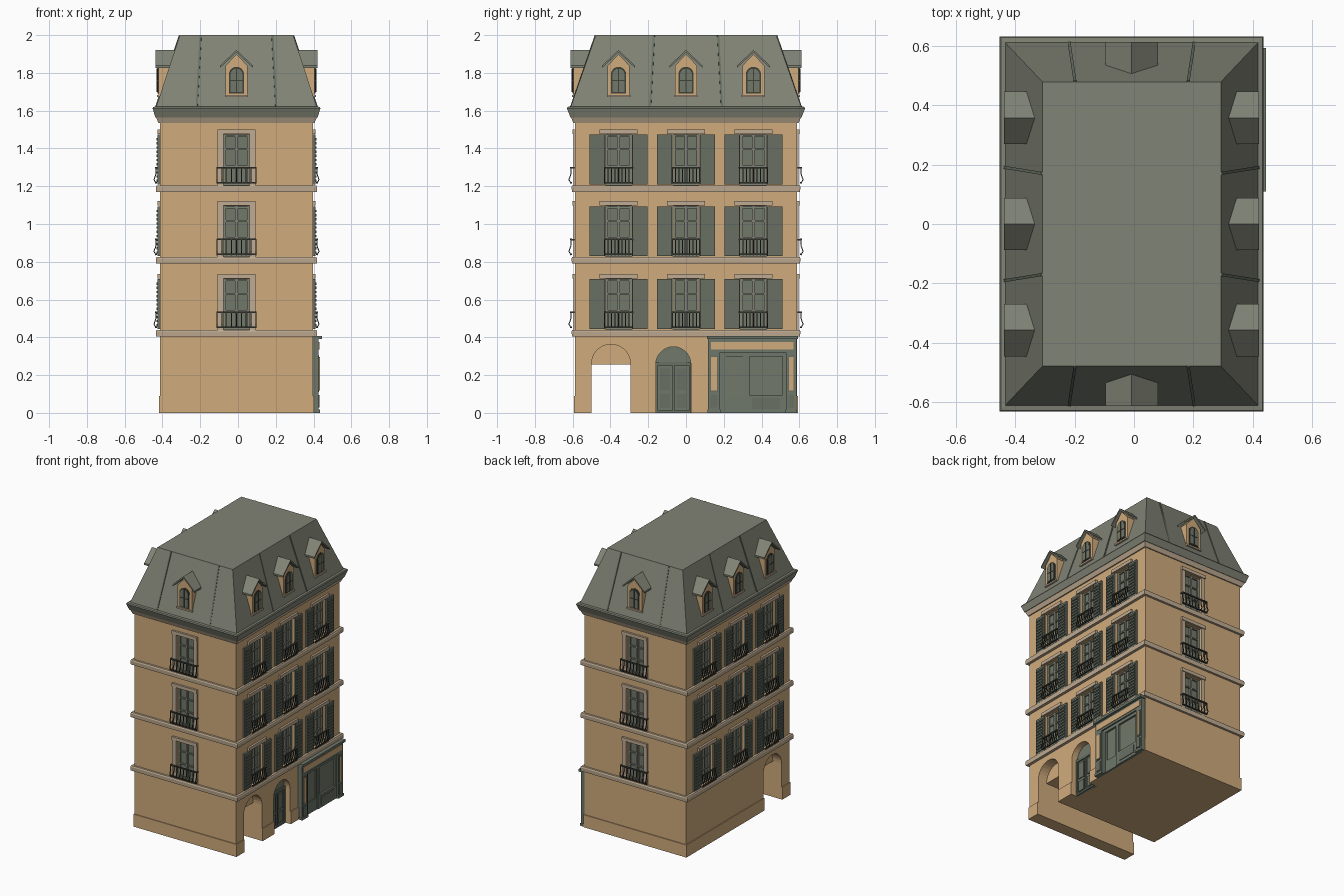
import bpy, bmesh, math
from mathutils import Matrix, Vector

old = bpy.data.objects.get("Cube")
if old:
    bpy.data.objects.remove(old, do_unlink=True)


def material(name, rgb):
    lin = [(c / 255 / 12.92) if c < 11 else ((c / 255 + 0.055) / 1.055) ** 2.4 for c in rgb]
    m = bpy.data.materials.new(name)
    m.use_nodes = True
    m.diffuse_color = (*lin, 1)
    m.node_tree.nodes["Principled BSDF"].inputs["Base Color"].default_value = (*lin, 1)
    return m


WALL = material("tan stucco", (208, 171, 125))
STONE = material("pale stone", (192, 172, 146))
ROOF = material("grey green zinc", (128, 131, 117))
SHUTTER = material("shutter green", (104, 112, 99))
GLASS = material("grey green glass", (114, 120, 106))
IRON = material("dark iron", (64, 66, 57))
SHOP = material("shop green", (110, 119, 106))

HX, HY = 0.405, 0.588
CENTRE = Matrix.Translation((-0.008, 0, 0))
parts = {}


def part(name, mat):
    return parts.setdefault(name, (bmesh.new(), mat))[0]


def facade(turn, half):
    """Local frame of a wall: x along it, -y outward."""
    return CENTRE @ Matrix.Rotation(math.radians(turn), 4, 'Z') @ Matrix.Translation((0, -half, 0))


FRONT, RIGHT, BACK, LEFT = (facade(90 * i, HX if i % 2 else HY) for i in range(4))


def box(bm, M, u0, u1, d0, d1, z0, z1):
    mid = Matrix.Translation(((u0 + u1) / 2, -(d0 + d1) / 2, (z0 + z1) / 2))
    bmesh.ops.create_cube(bm, size=1, matrix=M @ mid @ Matrix.Diagonal((u1 - u0, d1 - d0, z1 - z0, 1)))


def prism(bm, M, pts, d0, d1):
    a, b = ([bm.verts.new(M @ Vector((u, -d, z))) for u, z in pts] for d in (d0, d1))
    bm.faces.new(a)
    bm.faces.new(b[::-1])
    for i in range(len(pts)):
        j = (i + 1) % len(pts)
        bm.faces.new((a[i], b[i], b[j], a[j]))


def strut(bm, M, p, q, w):
    p, q = (Vector((u, -d, z)) for u, d, z in (p, q))
    rot = (q - p).to_track_quat('Z', 'Y').to_matrix().to_4x4()
    size = Matrix.Diagonal((w, w, (q - p).length, 1))
    bmesh.ops.create_cube(bm, size=1, matrix=M @ Matrix.Translation((p + q) / 2) @ rot @ size)


def loft(bm, rings):
    loops = [[bm.verts.new(CENTRE @ Vector((sx * x, sy * y, z)))
              for sx, sy in ((-1, -1), (1, -1), (1, 1), (-1, 1))] for x, y, z in rings]
    for a, b in zip(loops, loops[1:]):
        for i in range(4):
            bm.faces.new((a[i], a[i - 1], b[i - 1], b[i]))
    bm.faces.new(loops[0])
    bm.faces.new(loops[-1])


def arch(u, half, z0, spring, n=14):
    return [(u - half, z0), (u + half, z0)] + [
        (u + half * math.cos(math.pi * i / n), spring + half * math.sin(math.pi * i / n)) for i in range(n + 1)]


# Walls, string courses, cornice and roof
loft(part("walls", WALL), [(HX + .006, HY + .006, 0), (HX + .006, HY + .006, .09), (HX, HY, .09), (HX, HY, 1.57)])
floors = (0.44, 0.825, 1.205)
for z in floors:
    loft(part("string_courses", STONE), [(HX + .02, HY + .016, z - .035), (HX + .022, HY + .018, z - .008),
                                         (HX + .018, HY + .014, z)])
loft(part("cornice", STONE), [(HX + .008, HY + .008, 1.535), (HX + .022, HY + .022, 1.567)])
loft(part("mansard_roof", ROOF), [(.43, .612, 1.565), (.444, .631, 1.612), (.44, .627, 1.62),
                                  (.425, .61, 1.622), (.3, .478, 2.0)])


# Windows with sashes, lintels, balconies
def window(M, u, z, shutters):
    box(part("cutter_openings", None), M, u - .07, u + .07, -.035, .08, z + .002, z + .27)
    box(part("window_panes", GLASS), M, u - .07, u + .07, -.04, -.028, z, z + .27)
    sash = part("window_sashes", ROOF)
    for x in (-.063, 0, .063):
        box(sash, M, u + x - .007, u + x + .007, -.03, -.016, z, z + .27)
    for h in (.005, .1, .19, .262):
        box(sash, M, u - .068, u + .068, -.03, -.018, z + h - .004, z + h + .005)
    stone = part("window_surrounds", STONE)
    box(stone, M, u - .1, u + .1, 0, .014, z + .272, z + .296)
    half = .075
    if shutters:
        for s in (-1, 1):
            a, b = sorted((u + s * .073, u + s * .153))
            box(part("shutters", SHUTTER), M, a, b, 0, .012, z + .005, z + .268)
            for i in range(11):
                box(part("shutter_slats", SHUTTER), M, a + .008, b - .008, .012, .018,
                    z + .018 + i * .022, z + .030 + i * .022)
    else:
        half = .103
        for s in (-1, 1):
            a, b = sorted((u + s * .07, u + s * .1))
            box(stone, M, a, b, 0, .008, z, z + .272)
    iron = part("balcony_railings", IRON)
    for h in (.014, .093):
        box(iron, M, u - half, u + half, .016, .026, z + h - .004, z + h + .004)
    for s in (-1, 1):
        box(iron, M, u + s * half - .003, u + s * half + .003, 0, .024, z + .088, z + .096)
    path = ((.02, .01), (.032, .03), (.021, .06), (.021, .093))
    for i in range(9):
        x = u - half + 2 * half * i / 8
        for (d, h), (e, k) in zip(path, path[1:]):
            strut(iron, M, (x, d, z + h), (x, e, z + k), .005)


# Dormers on the mansard slope
def dormer(M, u):
    prism(part("dormer_walls", WALL), M, [(u - .058, 1.68), (u + .058, 1.68), (u + .058, 1.838),
                                          (u, 1.9), (u - .058, 1.838)], -.09, .008)
    prism(part("dormer_roofs", ROOF), M, [(u - .088, 1.826), (u, 1.908), (u + .088, 1.826),
                                          (u + .088, 1.838), (u, 1.921), (u - .088, 1.838)], -.11, .024)
    prism(part("dormer_frames", IRON), M, arch(u, .04, 1.69, 1.792), .008, .013)
    prism(part("dormer_panes", GLASS), M, arch(u, .032, 1.698, 1.79), .012, .016)
    box(part("dormer_bars", IRON), M, u - .003, u + .003, .015, .019, 1.698, 1.822)
    box(part("dormer_bars", IRON), M, u - .031, u + .031, .015, .018, 1.757, 1.762)
    box(part("dormer_sills", STONE), M, u - .062, u + .062, -.02, .016, 1.673, 1.684)


for M, columns, seam, top in ((FRONT, (0,), .21, -.11), (BACK, (0,), .21, -.11),
                              (RIGHT, (-.357, 0, .357), .19, -.105), (LEFT, (-.357, 0, .357), .19, -.105)):
    for u in columns:
        dormer(M, u)
        for z in floors:
            window(M, u, z, len(columns) > 1)
    for s in (-1, 1):
        strut(part("roof_seams", SHUTTER), M, (s * seam, .02, 1.62), (s * (seam - .02), top, 1.998), .01)

# Carriage passage through the building, arched at both ends
for M, u in ((RIGHT, -.397), (LEFT, .397)):
    prism(part("cutter_arches", None), M, arch(u, .103, -.05, .26), -.07, .08)
box(part("cutter_passage", None), RIGHT, -.5, -.294, -1, .1, -.05, .257)

# Arched entrance door
DOOR = -.067
prism(part("cutter_openings", None), RIGHT, arch(DOOR, .093, -.05, .257), -.05, .08)
prism(part("entrance_door", SHOP), RIGHT, arch(DOOR, .093, 0, .257), -.06, -.045)
prism(part("door_fanlight", GLASS), RIGHT, arch(DOOR, .075, .275, .262), -.046, -.04)
for h, k in ((0, .012), (.25, .27)):
    box(part("door_rails", SHUTTER), RIGHT, DOOR - .092, DOOR + .092, -.046, -.035, h, k)
for x in (-.087, 0, .087):
    box(part("door_rails", SHUTTER), RIGHT, DOOR + x - .005, DOOR + x + .005, -.046, -.036, 0, .26)
for s in (-1, 1):
    a, b = sorted((DOOR + s * .018, DOOR + s * .07))
    for h, k in ((.025, .1), (.12, .235)):
        box(part("door_panels", SHUTTER), RIGHT, a, b, -.046, -.039, h, k)

# Shop front
shop = part("shop_frame", SHOP)
for spec in ((.117, .585, 0, .03, .32, .392), (.117, .18, 0, .03, 0, .32), (.53, .585, 0, .03, 0, .32),
             (.18, .2, 0, .02, 0, .32), (.315, .337, 0, .02, 0, .32), (.51, .53, 0, .02, 0, .32),
             (.18, .53, 0, .02, .298, .32), (.337, .51, 0, .02, 0, .095), (.2, .315, 0, .014, 0, .085),
             (.2, .213, 0, .014, 0, .3), (.302, .315, 0, .014, 0, .3)):
    box(shop, RIGHT, *spec)
box(part("shop_glass", GLASS), RIGHT, .18, .53, 0, .007, 0, .32)
box(part("shop_cornice", SHOP), RIGHT, .11, .592, 0, .047, .39, .407)
box(part("shop_fascia_panel", WALL), RIGHT, .133, .57, .029, .034, .336, .376)
box(part("shop_riser_panel", SHUTTER), RIGHT, .35, .497, .019, .024, .02, .078)
for a, b in ((.117, .18), (.53, .585)):
    box(part("shop_pillar_bases", SHOP), RIGHT, a - .003, b + .003, 0, .036, 0, .018)
    box(part("shop_pillar_borders", SHUTTER), RIGHT, a + .011, b - .011, .029, .033, .11, .305)
    box(part("shop_pillar_panels", WALL), RIGHT, a + .016, b - .016, .029, .036, .118, .297)
    box(part("shop_pillar_panels_low", SHUTTER), RIGHT, a + .012, b - .012, .029, .035, .028, .095)

# Turn the collected parts into objects
objects = {}
for name, (bm, mat) in parts.items():
    bmesh.ops.recalc_face_normals(bm, faces=bm.faces)
    mesh = bpy.data.meshes.new(name)
    bm.to_mesh(mesh)
    bm.free()
    if mat:
        mesh.materials.append(mat)
    objects[name] = bpy.data.objects.new(name, mesh)
    bpy.context.scene.collection.objects.link(objects[name])

# Cut the openings into the walls
walls = objects["walls"]
cutters = [o for n, o in objects.items() if n.startswith("cutter")]
for cutter in cutters:
    cutter.hide_render = True
    mod = walls.modifiers.new(cutter.name, 'BOOLEAN')
    mod.operation, mod.solver, mod.object = 'DIFFERENCE', 'EXACT', cutter
bpy.context.view_layer.update()
cut = bpy.data.meshes.new_from_object(walls.evaluated_get(bpy.context.evaluated_depsgraph_get()))
walls.modifiers.clear()
walls.data = cut
cut.materials.clear()
cut.materials.append(WALL)
for poly in cut.polygons:
    poly.material_index = 0
for cutter in cutters:
    bpy.data.objects.remove(cutter, do_unlink=True)
